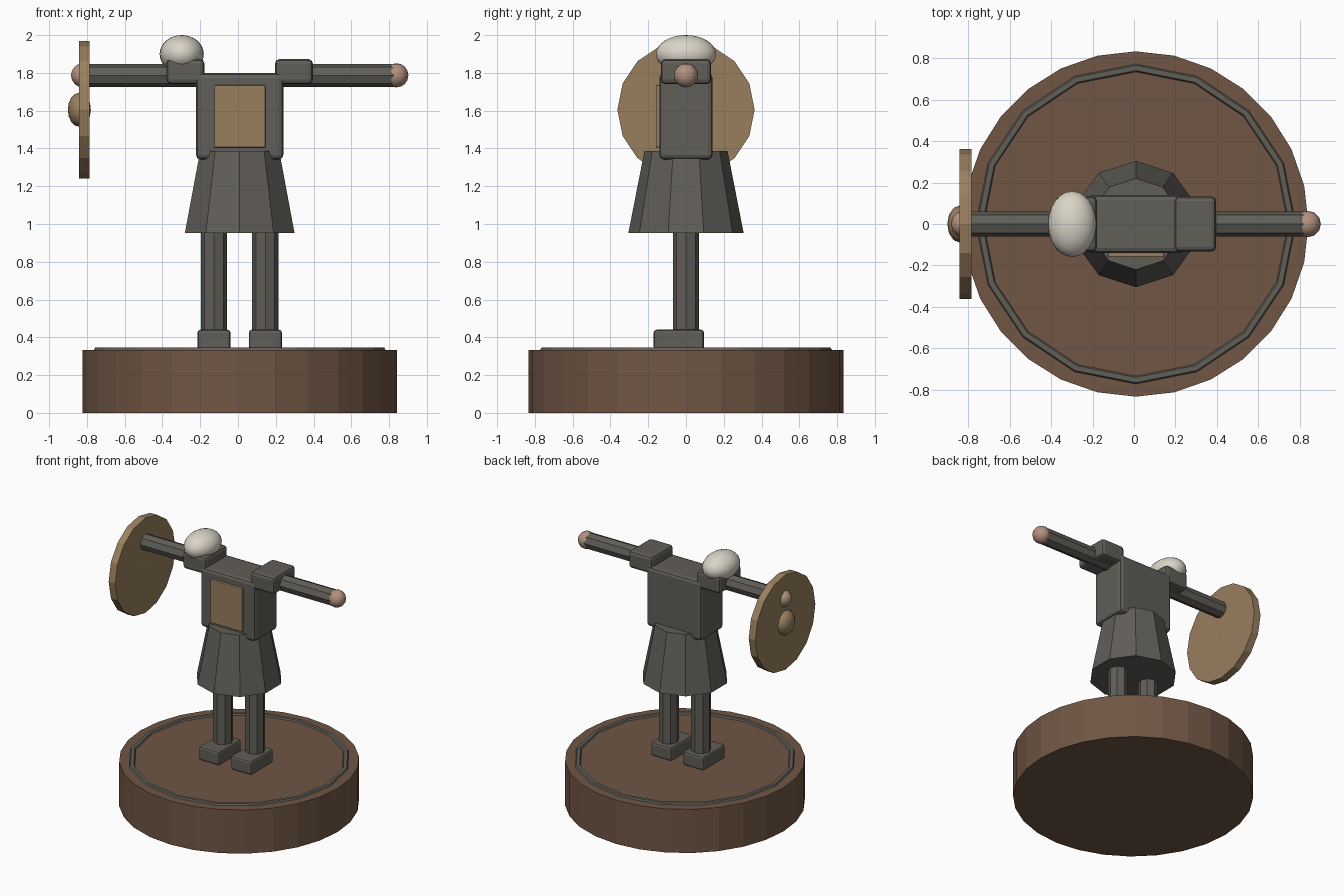
import bpy
import math
from mathutils import Matrix

if "Cube" in bpy.data.objects:
    bpy.data.objects.remove(bpy.data.objects["Cube"])

CX = 0.009  # the figure and plinth share this centre line


def material(name, srgb):
    m = bpy.data.materials.new(name)
    lin = [((c / 255 + 0.055) / 1.055) ** 2.4 for c in srgb]
    m.diffuse_color = (*lin, 1)
    m.use_nodes = True
    m.node_tree.nodes["Principled BSDF"].inputs["Base Color"].default_value = m.diffuse_color
    return m


GREY = material("dark grey", (97, 94, 88))
BROWN = material("wood brown", (112, 86, 68))
TAN = material("tan leather", (153, 127, 95))
SKIN = material("skin", (178, 146, 127))
CREAM = material("cream", (218, 212, 199))


def finish(name, mat, smooth=False):
    ob = bpy.context.object
    ob.name = name
    ob.data.materials.append(mat)
    if smooth:
        bpy.ops.object.shade_smooth()
    return ob


def box(name, mat, centre, size, bevel=0.0):
    bpy.ops.mesh.primitive_cube_add(size=1, location=centre)
    ob = finish(name, mat)
    ob.data.transform(Matrix.Diagonal((*size, 1)))
    if bevel:
        mod = ob.modifiers.new("rounded edges", 'BEVEL')
        mod.width = bevel
        mod.segments = 2
    return ob


def column(name, mat, centre, r_low, r_high, length, sides, along_x=False):
    rot = (0, math.pi / 2, 0) if along_x else (0, 0, 0)
    bpy.ops.mesh.primitive_cone_add(vertices=sides, radius1=r_low, radius2=r_high,
                                    depth=length, location=centre, rotation=rot)
    return finish(name, mat)


def ball(name, mat, centre, radii, segs=16, rings=10):
    bpy.ops.mesh.primitive_uv_sphere_add(segments=segs, ring_count=rings,
                                         radius=1, location=centre)
    ob = finish(name, mat, smooth=True)
    ob.data.transform(Matrix.Diagonal((*radii, 1)))
    return ob


# Round plinth with a thin inlaid ring
column("plinth", BROWN, (CX, 0, 0.167), 0.833, 0.833, 0.334, 28)
bpy.ops.mesh.primitive_torus_add(major_segments=16, minor_segments=6,
                                 major_radius=0.753, minor_radius=0.025,
                                 location=(CX, 0, 0.3235))
finish("plinth_ring", GREY)

# Paired limbs
for side, s in (("left", -1), ("right", 1)):
    leg_x = CX + s * 0.136
    column(side + "_leg", GREY, (leg_x, 0, 0.70), 0.07, 0.07, 0.62, 8)
    box(side + "_boot", GREY, (leg_x, -0.038, 0.387), (0.175, 0.267, 0.107), 0.016)
    box(side + "_shoulder_pad", GREY, (CX + s * 0.287, 0, 1.807),
        (0.2, 0.266, 0.132), 0.023)
    column(side + "_arm", GREY, (CX + s * 0.51, 0, 1.787), 0.061, 0.061, 0.62, 8, True)
    ball(side + "_hand", SKIN, (CX + s * 0.829, 0, 1.787), (0.064,) * 3, 12, 8)

# Skirt, torso and chest plate
column("skirt", GREY, (CX, 0, 1.17), 0.305, 0.22, 0.434, 10)
box("torso", GREY, (CX, 0, 1.57), (0.463, 0.282, 0.457), 0.025)
box("chest_plate", TAN, (CX + 0.001, -0.139, 1.57), (0.27, 0.042, 0.33), 0.005)

# Pale rounded mound resting on one shoulder
ball("shoulder_fur", CREAM, (-0.298, 0, 1.9), (0.117, 0.159, 0.1), 24, 16)

# Round shield with a domed boss on its outer face
column("shield", TAN, (-0.813, 0, 1.605), 0.363, 0.363, 0.056, 16, True)
ball("shield_boss", TAN, (-0.84, 0, 1.605), (0.061, 0.09, 0.09), 12, 8)
